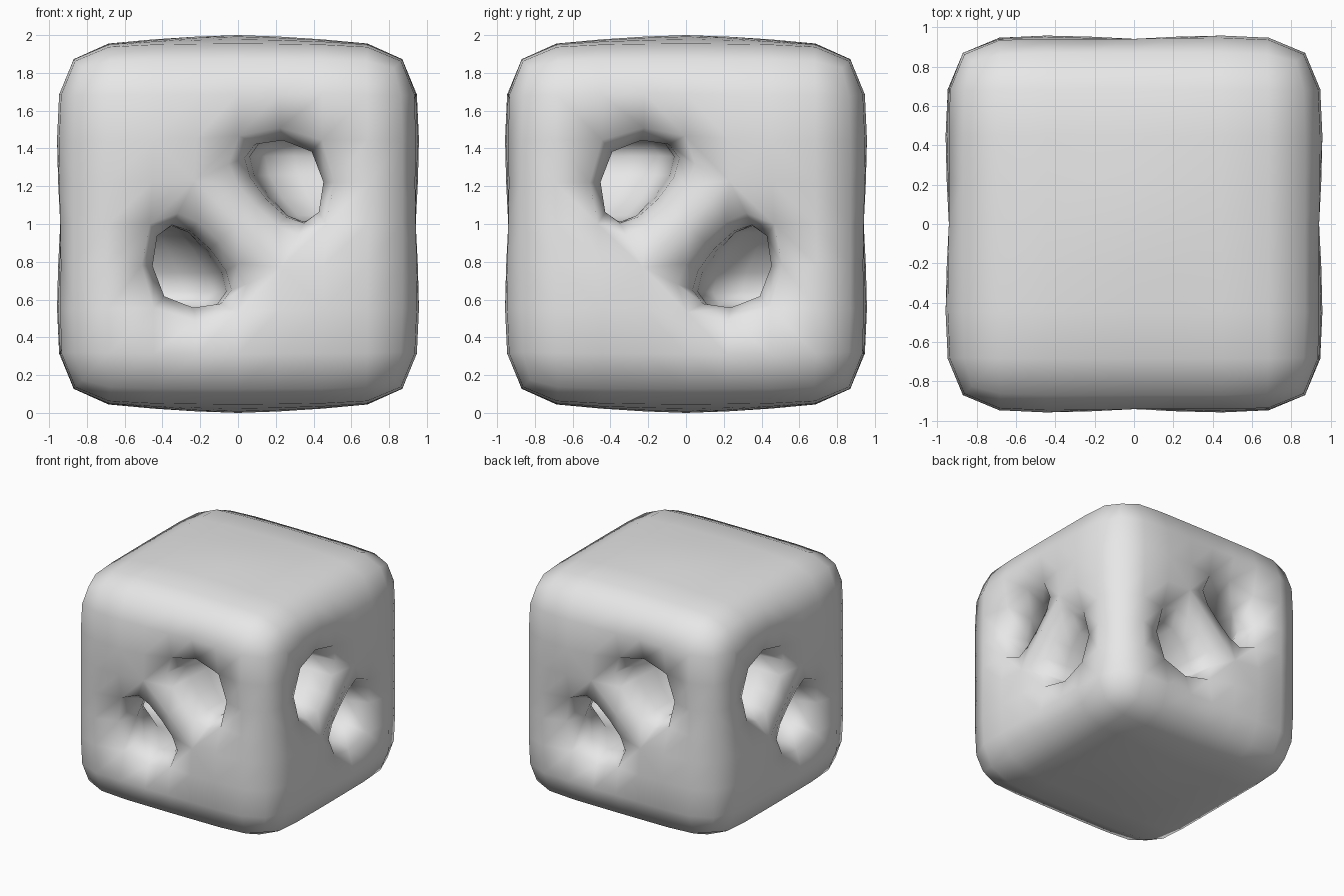
import bpy
import bmesh

old = bpy.data.objects.get("Cube")
if old:
    bpy.data.objects.remove(old, do_unlink=True)

C = 0.958     # half size of the block cage
B = 0.43      # inner grid line, also the outer side of each opening
Q = 0.27      # chamfer of each opening towards the face centre
GRID = [-C, -B, 0, B, C]
bm = bmesh.new()


def add_face(points):
    """Add a polygon, dropping repeated corners."""
    unique = []
    for p in points:
        if p not in unique:
            unique.append(p)
    if len(unique) > 2:
        bm.faces.new([bm.verts.new((x, y, z + 1)) for x, y, z in unique])


def cells():
    for i in range(4):
        for j in range(4):
            a, b, c, d = GRID[i], GRID[i + 1], GRID[j], GRID[j + 1]
            yield i, j, [(a, c), (b, c), (b, d), (a, d)]


# Side walls: two diagonal openings, joined by a diamond in the middle
sides = [
    lambda s, t: (s, -C, t),
    lambda s, t: (C, -s, t),
    lambda s, t: (-s, C, t),
    lambda s, t: (-C, s, t),
]
for place in sides:
    for i, j, quad in cells():
        if (i, j) not in [(1, 1), (2, 2), (1, 2), (2, 1)]:
            add_face([place(*p) for p in quad])
    for k in (1, -1):
        trimmed = [(-B, B), (0, B), (0, Q), (-Q, 0), (-B, 0)]
        add_face([place(k * s, k * t) for s, t in trimmed])
    add_face([place(*p) for p in [(0, Q), (-Q, 0), (0, -Q), (Q, 0)]])


# Top and bottom: gently domed grids
def dome(x, y):
    if C in (abs(x), abs(y)):
        return C
    if x == 0 and y == 0:
        return 1.03
    return 0.98 if x == 0 or y == 0 else 0.96


for k in (1, -1):
    for i, j, quad in cells():
        add_face([(x, y, k * dome(x, y)) for x, y in quad])

# Four bent tunnels, each linking openings on two neighbouring sides
SECTION = [(0, Q), (0, B), (B, B), (B, 0), (Q, 0)]


def widen(w):
    return 0.46 if w == B else w


def tunnel_rings(u, v):
    """Points from the opening, through a middle ring, to the bend."""
    w = max(0.06, widen(u))
    h = widen(v)
    depth = w if u == B else (C + w) / 2
    return [(u, C, v), (w, depth, h), (w, w, h)]


for sx, sy, sz in [(1, -1, 1), (-1, 1, 1), (-1, -1, -1), (1, 1, -1)]:
    for n, start in enumerate(SECTION):
        end = SECTION[(n + 1) % len(SECTION)]
        r, t = tunnel_rings(*start), tunnel_rings(*end)
        for k in range(2):
            loop = [r[k], r[k + 1], t[k + 1], t[k]]
            add_face([(sx * a, sy * b, sz * c) for a, b, c in loop])
            add_face([(sx * b, sy * a, sz * c) for a, b, c in loop])

bmesh.ops.remove_doubles(bm, verts=bm.verts[:], dist=0.0005)
bmesh.ops.recalc_face_normals(bm, faces=bm.faces[:])
for f in bm.faces:
    f.smooth = True
mesh = bpy.data.meshes.new("tunnelled_block")
bm.to_mesh(mesh)
bm.free()

block = bpy.data.objects.new("tunnelled_block", mesh)
bpy.context.collection.objects.link(block)
rounding = block.modifiers.new("rounding", "SUBSURF")
rounding.levels = rounding.render_levels = 1

# Plain light grey
grey = bpy.data.materials.new("light_grey")
grey.use_nodes = True
colour = (0.8, 0.8, 0.8, 1)
grey.diffuse_color = colour
grey.node_tree.nodes["Principled BSDF"].inputs["Base Color"].default_value = colour
mesh.materials.append(grey)
